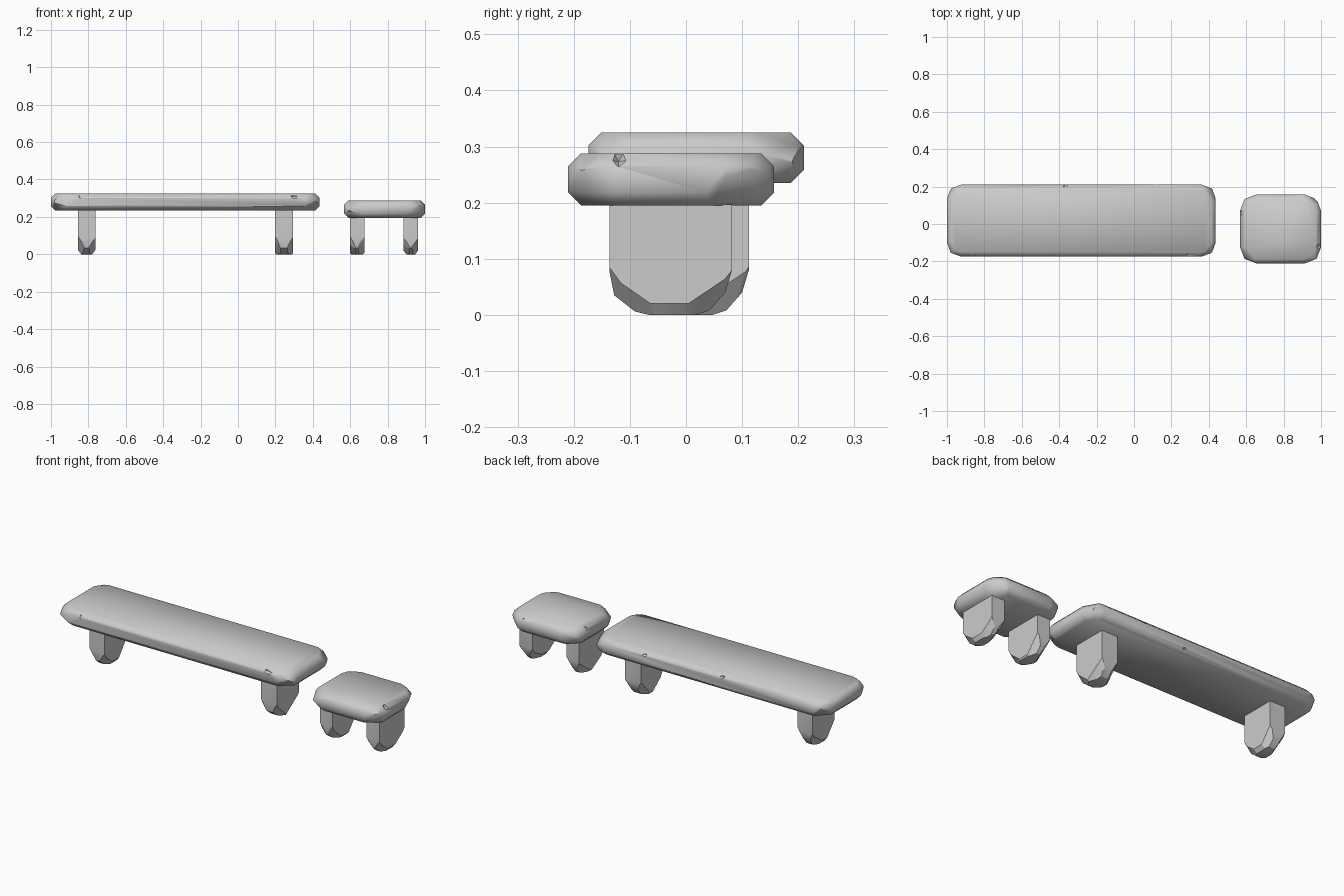
import bpy, bmesh, math, random
from mathutils import Vector

if "Cube" in bpy.data.objects:
    bpy.data.objects.remove(bpy.data.objects["Cube"])

random.seed(4)


def slice_off(bm, point, normal):
    """Chip away everything beyond a plane and cap the cut."""
    res = bmesh.ops.bisect_plane(bm, geom=bm.verts[:] + bm.edges[:] + bm.faces[:],
                                 plane_co=point, plane_no=Vector(normal).normalized(),
                                 clear_outer=True)
    rim = [e for e in res["geom_cut"] if isinstance(e, bmesh.types.BMEdge) and e.is_valid]
    if rim:
        bmesh.ops.holes_fill(bm, edges=[e for e in bm.edges if e.is_boundary])


def prism(points, offset):
    """Closed solid from a planar outline pushed along offset."""
    bm = bmesh.new()
    face = bm.faces.new([bm.verts.new(p) for p in points])
    top = bmesh.ops.extrude_face_region(bm, geom=[face])
    bmesh.ops.translate(bm, vec=offset,
                        verts=[v for v in top["geom"] if isinstance(v, bmesh.types.BMVert)])
    bmesh.ops.recalc_face_normals(bm, faces=bm.faces[:])
    return bm


def finish(bm, name, angle=40):
    bmesh.ops.remove_doubles(bm, verts=bm.verts[:], dist=0.0005)
    bmesh.ops.recalc_face_normals(bm, faces=bm.faces[:])
    mesh = bpy.data.meshes.new(name)
    bm.to_mesh(mesh)
    bm.free()
    ob = bpy.data.objects.new(name, mesh)
    bpy.context.collection.objects.link(ob)
    bpy.ops.object.select_all(action="DESELECT")
    ob.select_set(True)
    bpy.context.view_layer.objects.active = ob
    if angle:
        bpy.ops.object.shade_smooth_by_angle(angle=math.radians(angle))
    return ob


def slab(name, x0, x1, y0, y1, z0, z1, a, b, chips):
    # worn plan outline, bevelled top and bottom rims
    pts = [(x0 + a, y0), (x1 - a, y0), (x1 - b, y0 + b), (x1, y0 + a),
           (x1, y1 - a), (x1 - b, y1 - b), (x1 - a, y1), (x0 + a, y1),
           (x0 + b, y1 - b), (x0, y1 - a), (x0, y0 + a), (x0 + b, y0 + b)]
    bm = prism([(x, y, z0) for x, y in pts], (0, 0, z1 - z0))
    rims = [e for e in bm.edges if abs(e.verts[0].co.z - e.verts[1].co.z) < 1e-5]
    bmesh.ops.bevel(bm, geom=rims, offset=0.023, segments=1, affect="EDGES", profile=0.5)
    # broken corners
    for cx, sx in ((x0, -1), (x1, 1)):
        for cy, sy in ((y0, -1), (y1, 1)):
            for sz, cz in ((1, z1), (-1, z0)):
                n = Vector((sx * random.uniform(.5, 1), sy * random.uniform(.5, 1),
                            sz * random.uniform(.6, 1.1)))
                d = a * random.uniform(.5, .68)
                slice_off(bm, (cx - sx * d, cy - sy * d, cz - sz * .006), n)
    ob = finish(bm, name, 50)
    # small nicks along the long edges
    cut = bmesh.new()
    for x, y, z, r in chips:
        res = bmesh.ops.create_icosphere(cut, subdivisions=1, radius=r)
        for v in res["verts"]:
            v.co *= random.uniform(.8, 1.1)
            v.co = Vector((x + v.co.x * 1.5, y + v.co.y, z + v.co.z))
    cutter = finish(cut, name + "_nick_cutter", 0)
    cutter.hide_render = True
    cutter.hide_set(True)
    mod = ob.modifiers.new("nicks", "BOOLEAN")
    mod.operation = "DIFFERENCE"
    mod.solver = "EXACT"
    mod.object = cutter


def leg(name, x0, x1, y0, y1, h, taper):
    # upright panel with a worn, rounded foot
    prof = [(y0, h), (y0, .075), (y0 + .008, .035), (y0 + .045, .006), (y0 + .07, 0),
            (y1 - .065, 0), (y1 - .04, .008), (y1 - .012, .04), (y1, .08), (y1, h)]
    bm = prism([(x0, y, z) for y, z in prof], (x1 - x0, 0, 0))
    for sx, cx in ((-1, x0), (1, x1)):
        # worn lower edge of the broad face
        slice_off(bm, (cx, 0, taper), (sx, 0, -.75))
        for sy, cy in ((-1, y0), (1, y1)):
            # chipped foot corners
            slice_off(bm, (cx - sx * .012, cy - sy * .012, .055),
                      (sx * random.uniform(.5, .9), sy, -random.uniform(.5, .8)))
            slice_off(bm, (cx - sx * .02, cy - sy * .035, .025),
                      (sx, sy * random.uniform(.4, .8), -random.uniform(.6, 1)))
    finish(bm, name, 25)


# long bench
slab("bench_seat", -1.0, .437, -.174, .21, .235, .325, .075, .02,
     [(-.6, .222, .325, .028), (-.36, .222, .322, .03), (-.18, .22, .33, .022),
      (.11, .222, .318, .028), (.22, .22, .325, .022), (-.15, .222, .245, .022),
      (-.5, -.182, .238, .018), (-.2, -.182, .245, .016), (.14, -.182, .318, .018),
      (-.84, -.182, .32, .024), (.3, -.182, .32, .026)])
leg("bench_left_leg", -.855, -.763, -.08, .112, .237, .022)
leg("bench_right_leg", .197, .295, -.08, .112, .237, .008)

# short stool
slab("stool_seat", .567, 1.0, -.21, .157, .195, .288, .085, .024,
     [(.66, -.22, .285, .028), (.9, .165, .283, .024), (1.008, -.12, .285, .024),
      (.56, .06, .28, .02)])
leg("stool_left_leg", .598, .675, -.136, .082, .197, .008)
leg("stool_right_leg", .885, .963, -.136, .082, .197, .02)
